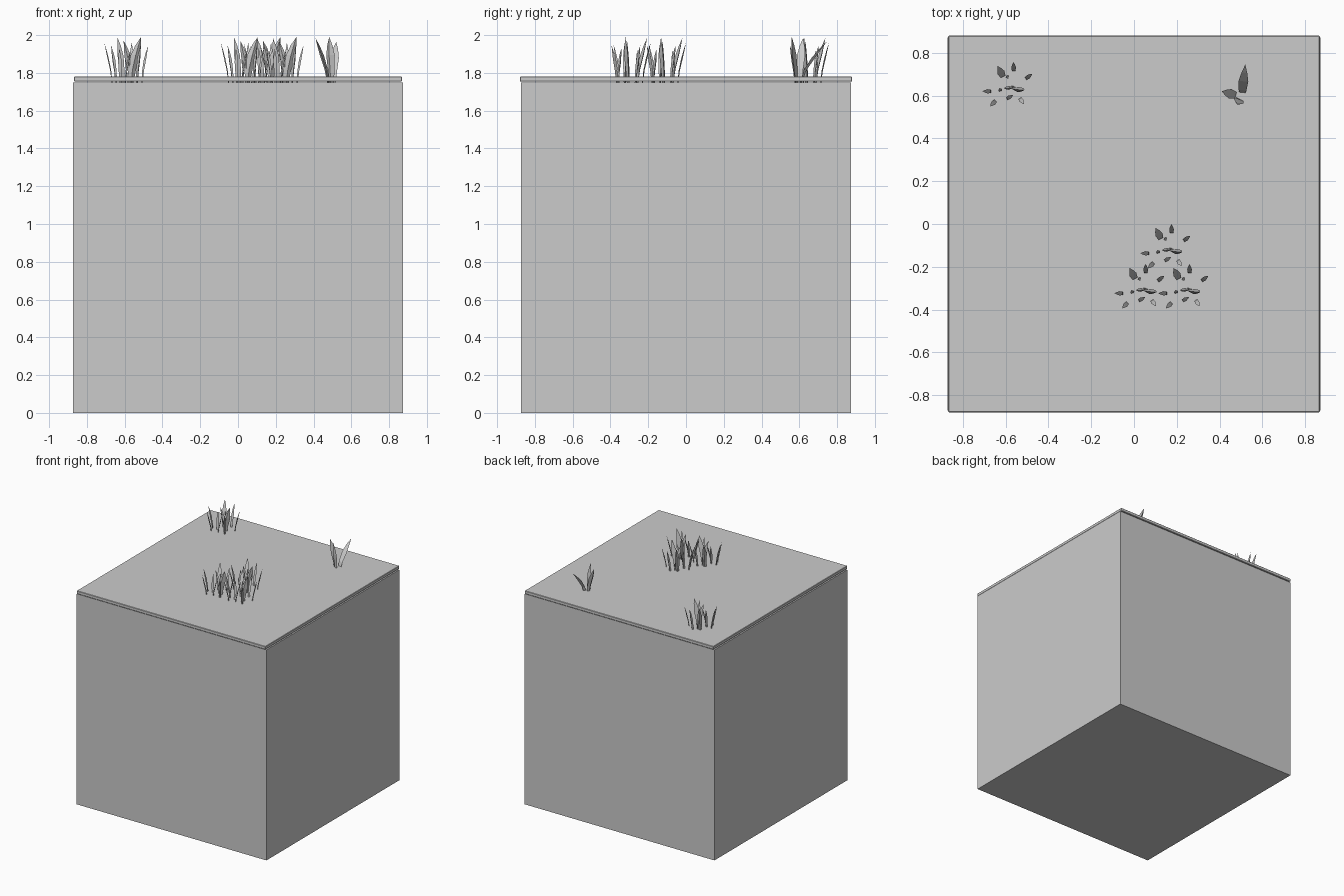
import bpy, bmesh
from mathutils import Vector

if "Cube" in bpy.data.objects:
    bpy.data.objects.remove(bpy.data.objects["Cube"])

ROOT = 1.75


def box(name, sx, sy, z0, z1, bevel=0.0):
    bpy.ops.mesh.primitive_cube_add(size=1, location=(0, 0, (z0 + z1) / 2))
    ob = bpy.context.object
    ob.name = name
    ob.scale = (sx, sy, z1 - z0)
    bpy.ops.object.transform_apply(location=False, rotation=False, scale=True)
    if bevel:
        m = ob.modifiers.new("bevel", 'BEVEL')
        m.width, m.segments = bevel, 1
    return ob


def add_blade(bm, base, tip, width, face=None):
    """Tapered three-sided blade curving from base to tip (x, y, z)."""
    b, t = Vector((*base, ROOT)), Vector(tip)
    lean = Vector((t.x - b.x, t.y - b.y, 0))
    out = Vector((*face, 0)).normalized() if face else lean.normalized()
    side = Vector((-out.y, out.x, 0))
    rings = []
    for f, w in ((0, .55), (.3, .8), (.6, 1.0), (.82, .6)):
        c = b + lean * f ** 1.6 + Vector((0, 0, (t.z - ROOT) * f))
        h = width * w / 2
        rings.append([bm.verts.new(p) for p in
                      (c + side * h, c - side * h, c + out * h * .7)])
    for lo, hi in zip(rings, rings[1:]):
        for i in range(3):
            j = (i + 1) % 3
            bm.faces.new((lo[i], lo[j], hi[j], hi[i]))
    end = bm.verts.new(t)
    for i in range(3):
        bm.faces.new((rings[-1][i], rings[-1][(i + 1) % 3], end))
    bm.faces.new(rings[0])


def make_plant(name, blades):
    bm = bmesh.new()
    for blade in blades:
        add_blade(bm, *blade)
    bmesh.ops.recalc_face_normals(bm, faces=bm.faces)
    me = bpy.data.meshes.new(name)
    bm.to_mesh(me)
    bm.free()
    ob = bpy.data.objects.new(name, me)
    bpy.context.collection.objects.link(ob)
    return ob


# Soil block and thin turf slab
box("soil_block", 1.745, 1.745, 0, 1.75)
box("turf_slab", 1.736, 1.76, 1.754, 1.78, 0.003)

# Grass tuft: base, tip, width, optional facing direction
tuft = make_plant("grass_tuft", [
    ((-.61, .685), (-.637, .738, 1.985), .035),
    ((-.562, .712), (-.563, .757, 1.96), .022),
    ((-.508, .677), (-.475, .702, 1.945), .02),
    ((-.585, .688), (-.60, .686, 1.92), .017),
    ((-.665, .62), (-.708, .62, 1.96), .02),
    ((-.623, .62), (-.628, .635, 1.93), .02),
    ((-.645, .578), (-.672, .55, 1.945), .022),
    ((-.597, .584), (-.565, .602, 1.93), .018),
    ((-.535, .59), (-.515, .56, 1.95), .02),
    ((-.567, .64), (-.513, .625, 1.99), .05, (.1, -1)),
    ((-.565, .645), (-.605, .632, 1.97), .035, (-.1, -1)),
])
for dx, dy in ((.738, -.757), (.617, -.944), (.822, -.944)):
    copy = bpy.data.objects.new("grass_tuft", tuft.data)
    copy.location = (dx, dy, 0)
    bpy.context.collection.objects.link(copy)

# Broad three-leaf sprout
make_plant("sprout", [
    ((.48, .60), (.41, .62, 1.985), .045),
    ((.505, .605), (.52, .745, 1.965), .045),
    ((.495, .585), (.483, .56, 1.99), .05),
])
